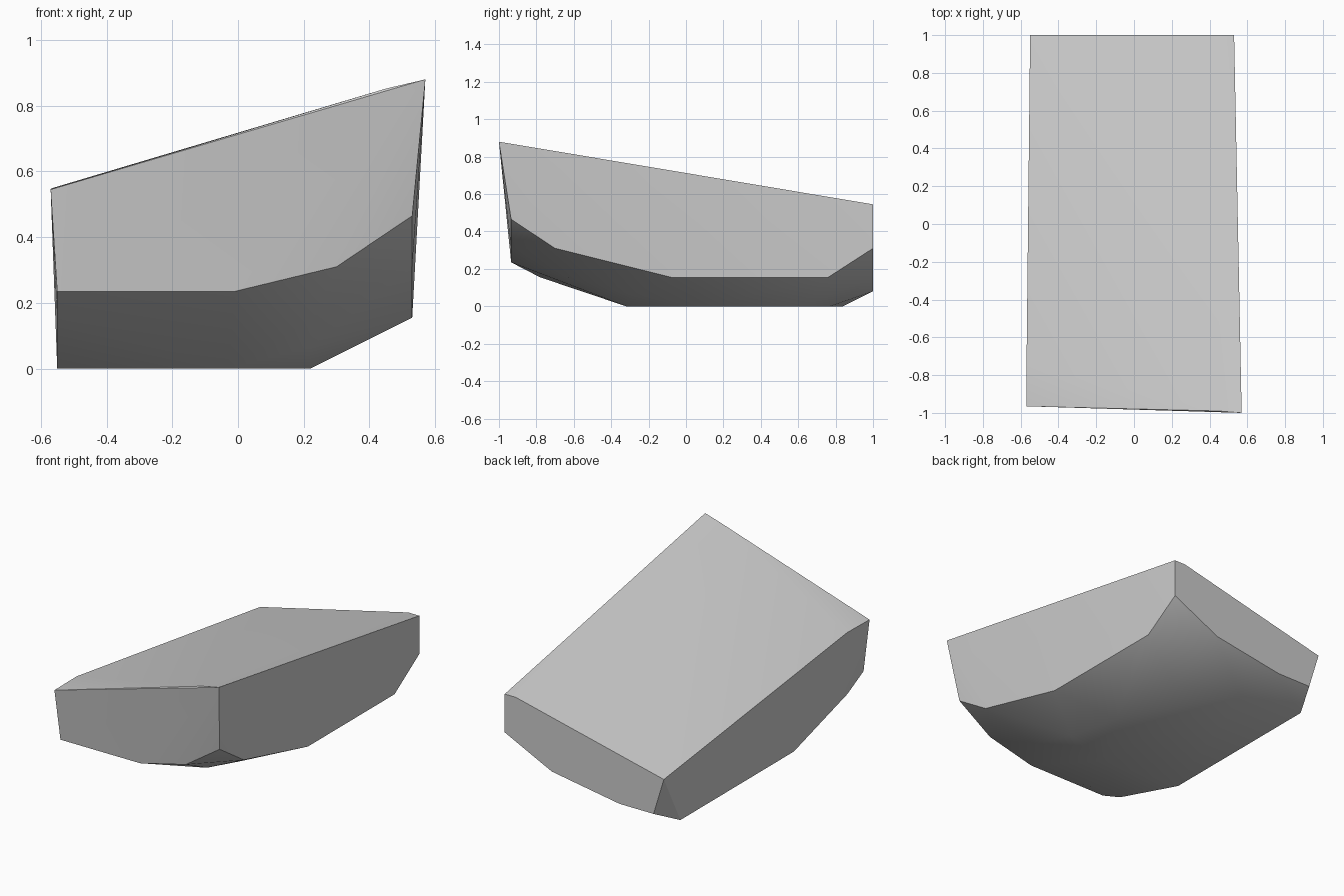
import bpy, bmesh
from math import radians

old = bpy.data.objects.get("Cube")
if old:
    bpy.data.objects.remove(old, do_unlink=True)

stone = bpy.data.materials.new("light_grey")
stone.use_nodes = True
colour = (0.6, 0.6, 0.6, 1)
stone.diffuse_color = colour
stone.node_tree.nodes["Principled BSDF"].inputs["Base Color"].default_value = colour

R, L = 0.53, -0.55     # the two long sides
F, B = -0.935, 1.0     # lower front edge and back face

# Sloping top outline, with one extra point beside three of its corners
top = [(0.57, -1, 0.88), (0.45, -0.99, 0.852),
       (-0.57, -0.965, 0.545), (-0.569, -0.75, 0.548),
       (L, B, 0.31), (0.455, B, 0.545), (R, B, 0.545)]

# Lower outlines of the four walls
right_edge = [(R, y, z) for y, z in
              ((F, 0.465), (-0.7, 0.31), (-0.08, 0.155), (0.76, 0.155), (B, 0.31))]
left_edge = [(L, y, z) for y, z in
             ((F, 0.235), (-0.78, 0.155), (-0.26, 0), (0.84, 0))]
front_edge = [(0.3, F, 0.31), (-0.01, F, 0.235)]
back_edge = [(x, B, z) for x, z in ((0.21, 0.155), (-0.25, 0.08), (-0.48, 0.08))]

# Rounded belly
belly = [(0.23, -0.63, 0.155), (0.22, -0.3, 0.065), (0.22, 0.1, 0),
         (0.22, 0.62, 0), (-0.03, -0.32, 0), (-0.15, 0.77, 0)]

# Wrap one convex skin around the outlines
bm = bmesh.new()
for p in top + right_edge + left_edge + front_edge + back_edge + belly:
    bm.verts.new(p)
hull = bmesh.ops.convex_hull(bm, input=bm.verts[:])
spare = {v for v in hull["geom_interior"] + hull["geom_unused"]
         if isinstance(v, bmesh.types.BMVert)}
bmesh.ops.delete(bm, geom=list(spare), context='VERTS')
bmesh.ops.recalc_face_normals(bm, faces=bm.faces[:])

mesh = bpy.data.meshes.new("stone_slab")
bm.to_mesh(mesh)
bm.free()
mesh.materials.append(stone)
slab = bpy.data.objects.new("stone_slab", mesh)
bpy.context.collection.objects.link(slab)

# Smooth belly, crisp rims
bpy.ops.object.select_all(action='DESELECT')
slab.select_set(True)
bpy.context.view_layer.objects.active = slab
bpy.ops.object.shade_smooth_by_angle(angle=radians(30))
